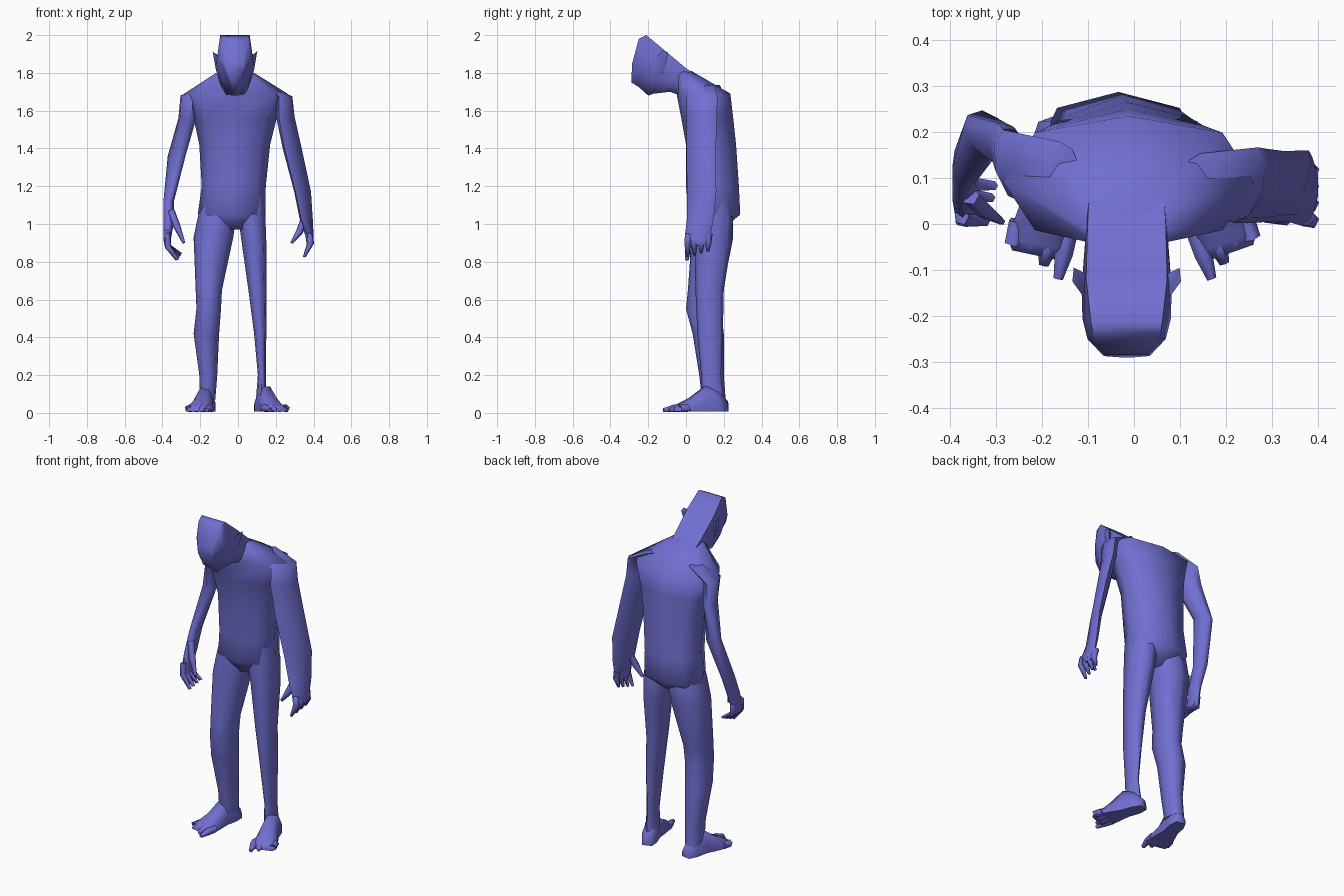
import bpy, bmesh, math
from mathutils import Vector

skin = bpy.data.materials.new("violet_blue")
skin.diffuse_color = (0.165, 0.16, 0.64, 1)


def loft(name, rings):
    """Skin a list of equal-length point rings and cap both ends."""
    bm = bmesh.new()
    rows = [[bm.verts.new(p) for p in r] for r in rings]
    n = len(rows[0])
    for a, b in zip(rows, rows[1:]):
        for i in range(n):
            j = (i + 1) % n
            bm.faces.new((a[i], a[j], b[j], b[i]))
    bm.faces.new(rows[0])
    bm.faces.new(rows[-1])
    bmesh.ops.recalc_face_normals(bm, faces=bm.faces)
    me = bpy.data.meshes.new(name)
    bm.to_mesh(me)
    bm.free()
    me.materials.append(skin)
    ob = bpy.data.objects.new(name, me)
    bpy.context.collection.objects.link(ob)
    bpy.context.view_layer.objects.active = ob
    ob.select_set(True)
    bpy.ops.object.shade_smooth_by_angle(angle=math.radians(75))
    ob.select_set(False)
    return ob


def slab(z, x0, x1, y0, y1, n=8, power=0.85):
    """Horizontal rounded section filling the given extents."""
    def s(v):
        return math.copysign(abs(v) ** power, v) if abs(v) > 1e-6 else 0
    return [Vector(((x0 + x1) / 2 + (x1 - x0) / 2 * s(math.cos(a)),
                    (y0 + y1) / 2 + (y1 - y0) / 2 * s(math.sin(a)), z))
            for a in (2 * math.pi * i / n for i in range(n))]


def oval(z, cx, cy, long, short, turn, n=8):
    """Horizontal ellipse with its long axis turned from x."""
    t, out = math.radians(turn), []
    for i in range(n):
        a = 2 * math.pi * i / n
        u, v = long * math.cos(a), short * math.sin(a)
        out.append(Vector((cx + u * math.cos(t) - v * math.sin(t),
                           cy + u * math.sin(t) + v * math.cos(t), z)))
    return out


def digit(name, pts, radii, n=5):
    """Tapered tube through a few points, for fingers and toes."""
    pts = [Vector(p) for p in pts]
    d = (pts[-1] - pts[0]).normalized()
    u = d.orthogonal().normalized()
    v = d.cross(u)
    return loft(name, [[p + r * (u * math.cos(a) + v * math.sin(a))
                        for a in (2 * math.pi * i / n for i in range(n))]
                       for p, r in zip(pts, radii)])


# Torso: crotch, hips, waist, chest, sloping shoulders, neck base
loft("torso", [slab(*r) for r in (
    (0.97, -0.15, 0.08, 0.07, 0.19),
    (1.05, -0.213, 0.145, 0.015, 0.287),
    (1.20, -0.192, 0.147, 0.0, 0.28),
    (1.42, -0.205, 0.17, 0.0, 0.265),
    (1.56, -0.235, 0.205, -0.025, 0.25),
    (1.69, -0.285, 0.262, -0.05, 0.235),
    (1.81, -0.10, 0.07, -0.055, 0.03))])

# Head hung forward: (top y, z), (bottom y, z), half widths top / cheek / jaw / chin
HEAD = [
    ((0.08, 1.77), (0.03, 1.66), 0.08, 0.09, 0.08, 0.05),
    ((0.0, 1.825), (-0.085, 1.70), 0.085, 0.09, 0.07, 0.045),
    ((-0.12, 1.925), (-0.17, 1.69), 0.088, 0.098, 0.075, 0.03),
    ((-0.21, 2.0), (-0.20, 1.68), 0.078, 0.096, 0.07, 0.018),
    ((-0.25, 1.98), (-0.25, 1.725), 0.072, 0.085, 0.05, 0.015),
    ((-0.285, 1.85), (-0.29, 1.75), 0.045, 0.05, 0.03, 0.012)]


def head_ring(top, bot, *w):
    lev = [Vector((-0.016, *top)).lerp(Vector((-0.016, *bot)), t)
           for t in (0, 0.4, 0.72, 1)]
    right = [p + Vector((k, 0, 0)) for p, k in zip(lev, w)]
    left = [p - Vector((k, 0, 0)) for p, k in zip(lev, w)]
    return right + left[::-1]


loft("head", [head_ring(*r) for r in HEAD])

# Ears: thin flared wedges
for side, label in ((-1, "left"), (1, "right")):
    cx = -0.016 + side * 0.085
    loft(label + "_ear", [
        [Vector((cx, -0.17, 1.88)), Vector((cx, -0.11, 1.89)),
         Vector((cx, -0.12, 1.79)), Vector((cx, -0.16, 1.79))],
        [Vector((cx + side * 0.033, -0.125, 1.915)), Vector((cx + side * 0.03, -0.095, 1.91)),
         Vector((cx + side * 0.012, -0.115, 1.81)), Vector((cx + side * 0.015, -0.135, 1.81))]])

# Arms, each starting inside the shoulder and running into a palm
loft("right_arm", [oval(*r) for r in (
    (1.735, 0.13, 0.085, 0.07, 0.03, 78),
    (1.675, 0.245, 0.085, 0.086, 0.036, 72),
    (1.57, 0.25, 0.083, 0.088, 0.038, 67),
    (1.40, 0.287, 0.08, 0.088, 0.035, 63),
    (1.17, 0.342, 0.083, 0.086, 0.028, 64),
    (1.02, 0.362, 0.075, 0.075, 0.024, 70),
    (0.94, 0.378, 0.062, 0.068, 0.022, 82),
    (0.89, 0.38, 0.06, 0.062, 0.016, 85))])
loft("left_arm", [oval(*r) for r in (
    (1.735, -0.15, 0.11, 0.07, 0.035, 100),
    (1.68, -0.262, 0.125, 0.082, 0.04, 105),
    (1.56, -0.268, 0.15, 0.075, 0.042, 112),
    (1.36, -0.325, 0.20, 0.052, 0.042, 135),
    (1.12, -0.367, 0.125, 0.052, 0.028, 95),
    (1.00, -0.368, 0.075, 0.048, 0.027, 90),
    (0.92, -0.375, 0.055, 0.048, 0.02, 90),
    (0.88, -0.372, 0.05, 0.045, 0.016, 90))])

# Fingers and thumbs
for i in range(4):
    y = 0.008 + 0.036 * i
    digit(f"right_finger_{i}", [(0.375, y + 0.005, 0.95), (0.384, y, 0.90),
                                (0.35 + 0.006 * i, y, 0.825 + 0.01 * i)],
          (0.02, 0.019, 0.008))
    y = 0.015 + 0.026 * i
    digit(f"left_finger_{i}", [(-0.375, y, 0.95), (-0.372, y - 0.005, 0.88),
                               (-0.322 + 0.006 * i, y - 0.01, 0.81 + 0.01 * i)],
          (0.018, 0.018, 0.01))
digit("right_thumb", [(0.35, 0.04, 1.03), (0.325, 0.015, 0.96), (0.283, 0.01, 0.90)],
      (0.02, 0.02, 0.008))
digit("left_thumb", [(-0.355, 0.06, 1.07), (-0.325, 0.03, 0.99), (-0.287, 0.005, 0.90)],
      (0.02, 0.02, 0.008))

# Legs, tops tucked inside the hips
loft("left_leg", [slab(*r) for r in (
    (1.15, -0.182, -0.03, 0.05, 0.22),
    (1.04, -0.212, -0.01, 0.035, 0.25),
    (0.93, -0.235, -0.025, 0.03, 0.25),
    (0.65, -0.224, -0.085, 0.01, 0.195),
    (0.55, -0.22, -0.09, 0.0, 0.185),
    (0.42, -0.235, -0.10, 0.035, 0.20),
    (0.20, -0.205, -0.11, 0.07, 0.20),
    (0.07, -0.205, -0.12, 0.085, 0.21))])
loft("right_leg", [slab(*r) for r in (
    (1.15, 0.01, 0.138, 0.05, 0.22),
    (1.04, 0.0, 0.145, 0.04, 0.25),
    (0.90, 0.02, 0.15, 0.045, 0.24),
    (0.65, 0.055, 0.15, 0.05, 0.20),
    (0.42, 0.085, 0.15, 0.06, 0.195),
    (0.20, 0.105, 0.147, 0.08, 0.185),
    (0.07, 0.095, 0.15, 0.085, 0.20))])


# Feet: sections along the foot direction (distance, half width, height), then toes
def foot(label, heel, toe, outer):
    heel, toe = Vector(heel), Vector(toe)
    d = (toe - heel).normalized()
    s = Vector((-d.y, d.x, 0))
    up = Vector((0, 0, 1))
    rings = []
    for t, w, h in ((0, 0.028, 0.06), (0.05, 0.042, 0.11), (0.12, 0.042, 0.14),
                    (0.20, 0.06, 0.08), (0.27, 0.07, 0.045), (0.295, 0.055, 0.03)):
        c = heel + d * t
        rings.append([c - s * w + up * 0.008, c + s * w + up * 0.008,
                      c + s * w + up * h * 0.5, c + s * w * 0.5 + up * h,
                      c - s * w * 0.5 + up * h, c - s * w + up * h * 0.5])
    loft(label + "_foot", rings)
    for i in range(4):
        k = (i - 1.5) * 0.037
        reach = 0.335 - 0.022 * (i if outer > 0 else 3 - i)
        base = heel + s * k
        digit(f"{label}_toe_{i}", [base + d * 0.23 + up * 0.025, base + d * 0.28 + up * 0.023,
                                   base + d * reach + up * 0.014], (0.022, 0.021, 0.011))


foot("left", (-0.15, 0.22, 0), (-0.22, -0.11, 0), -1)
foot("right", (0.11, 0.215, 0), (0.21, -0.07, 0), 1)
